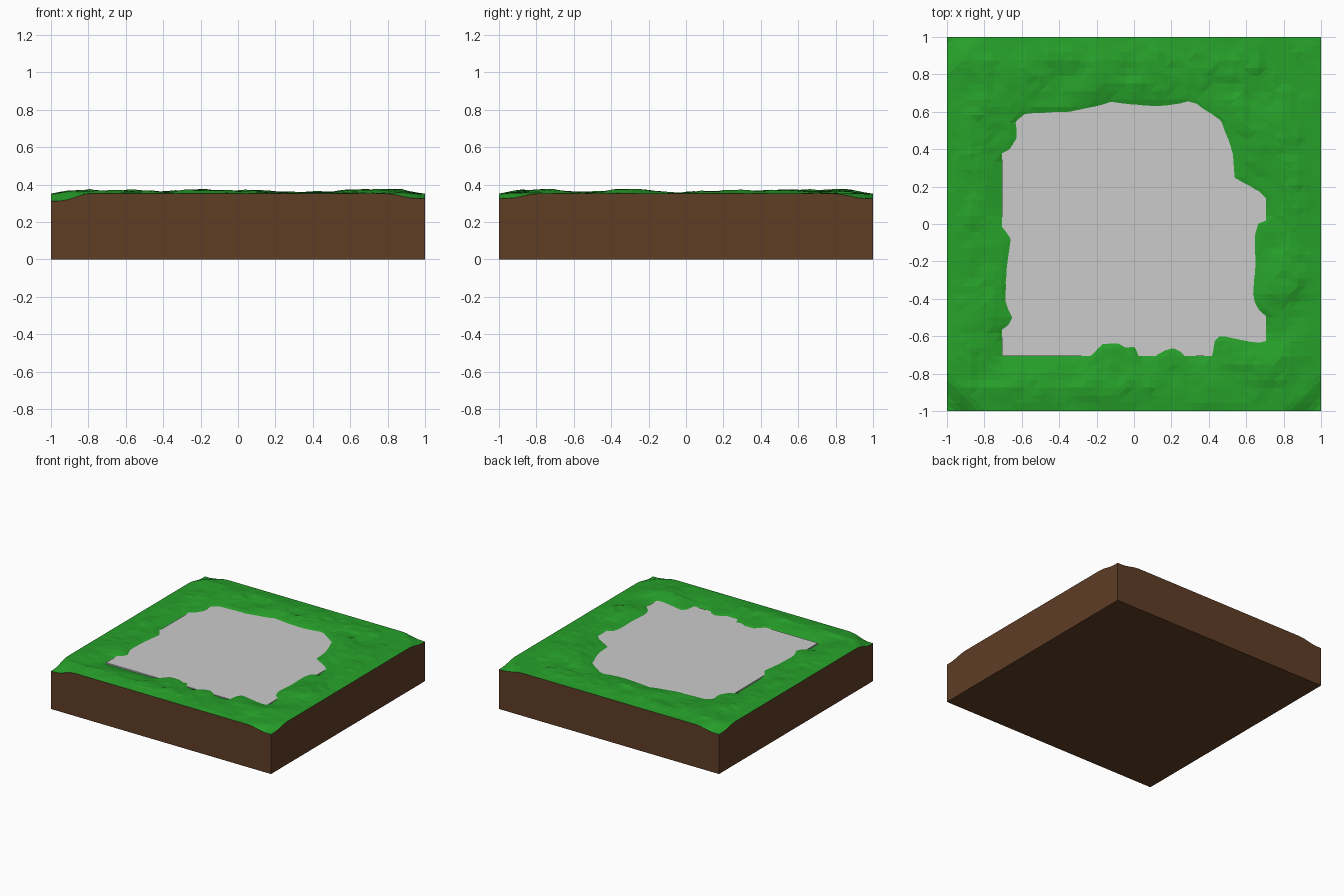
import bpy, bmesh
from mathutils import Vector, noise

if "Cube" in bpy.data.objects:
    bpy.data.objects.remove(bpy.data.objects["Cube"])

N = 48            # terrain cells per side
SLAB_TOP = 0.347

# Irregular border where the grass creeps over the square slab
BORDER = [(-.75, -.75), (-.28, -.75), (-.16, -.64), (-.07, -.64), (-.02, -.68),
          (0, -.65), (.04, -.74), (.1, -.73), (.14, -.68), (.23, -.66), (.3, -.74),
          (.41, -.74), (.44, -.6), (.69, -.64), (.74, -.6), (.73, -.5), (.68, -.49),
          (.64, -.39), (.65, -.2), (.64, -.1), (.66, 0), (.74, .03), (.72, .12),
          (.65, .19), (.54, .24), (.53, .38), (.47, .55), (.31, .66), (.15, .63),
          (0, .64), (-.12, .66), (-.2, .63), (-.38, .6), (-.58, .59), (-.64, .56),
          (-.62, .47), (-.68, .38), (-.75, .37), (-.75, .04), (-.66, -.07),
          (-.69, -.35), (-.7, -.4), (-.65, -.51), (-.68, -.55), (-.75, -.58)]


def material(name, rgb):
    m = bpy.data.materials.new(name)
    m.diffuse_color = (*rgb, 1)
    m.use_nodes = True
    m.node_tree.nodes["Principled BSDF"].inputs["Base Color"].default_value = m.diffuse_color
    return m


def make_object(name, bm, mat=None):
    me = bpy.data.meshes.new(name)
    bm.to_mesh(me)
    bm.free()
    ob = bpy.data.objects.new(name, me)
    bpy.context.collection.objects.link(ob)
    if mat:
        me.materials.append(mat)
    return ob


def border_distance(x, y):
    """Signed distance to the border: positive on the grass side."""
    p, best, inside = Vector((x, y)), 9.0, False
    for i, a in enumerate(BORDER):
        a, b = Vector(BORDER[i - 1]), Vector(a)
        ab = b - a
        t = max(0, min(1, (p - a).dot(ab) / ab.length_squared))
        best = min(best, (p - a - ab * t).length)
        if (a.y > y) != (b.y > y) and x < a.x + (y - a.y) / ab.y * ab.x:
            inside = not inside
    return -best if inside else best


def height(x, y):
    d = border_distance(x, y)
    edge = 1 - max(abs(x), abs(y))
    bump = 0.45 + 0.8 * noise.noise(Vector((x * 5, y * 5, 3.7)))
    bump += 0.4 * noise.noise(Vector((x * 13, y * 13, 8.1)))
    bump = max(0, min(1, bump)) * min(1, max(0, d) / 0.1) * min(1, edge / 0.12)
    z = SLAB_TOP + max(-0.012, min(0.004, d * 0.25)) + 0.025 * bump
    # rounded-off corners, lowest at the front left
    c = min(1, max(0, abs(x) + abs(y) - 1.79) / 0.17)
    drop = 0.04 if x < 0 and y < 0 else 0.026
    return z - drop * c * c * (3 - 2 * c)


# Grass surface
bm = bmesh.new()
bmesh.ops.create_grid(bm, x_segments=N, y_segments=N, size=1)
for v in bm.verts:
    v.co.z = height(v.co.x, v.co.y)
bmesh.ops.triangulate(bm, faces=bm.faces)
make_object("grass", bm, material("grass_green", (.020, .356, .023)))

# Soil block: walls following the grass edge, and a flat bottom
bm = bmesh.new()
steps = [-1 + 2 * i / N for i in range(N)]
rim = ([(s, -1) for s in steps] + [(1, s) for s in steps]
       + [(-s, 1) for s in steps] + [(-1, -s) for s in steps])
low = [bm.verts.new((x, y, 0)) for x, y in rim]
top = [bm.verts.new((x, y, height(x, y))) for x, y in rim]
for i in range(len(rim)):
    bm.faces.new((low[i - 1], low[i], top[i], top[i - 1]))
bm.faces.new(low[::-1])
make_object("soil_block", bm, material("soil_brown", (.114, .047, .0185)))

# Stone slab set into the ground
bm = bmesh.new()
bmesh.ops.create_cube(bm, size=1)
bmesh.ops.scale(bm, vec=(1.41, 1.41, 0.06), verts=bm.verts)
bmesh.ops.translate(bm, vec=(0, 0, SLAB_TOP - 0.03), verts=bm.verts)
make_object("stone_slab", bm)
